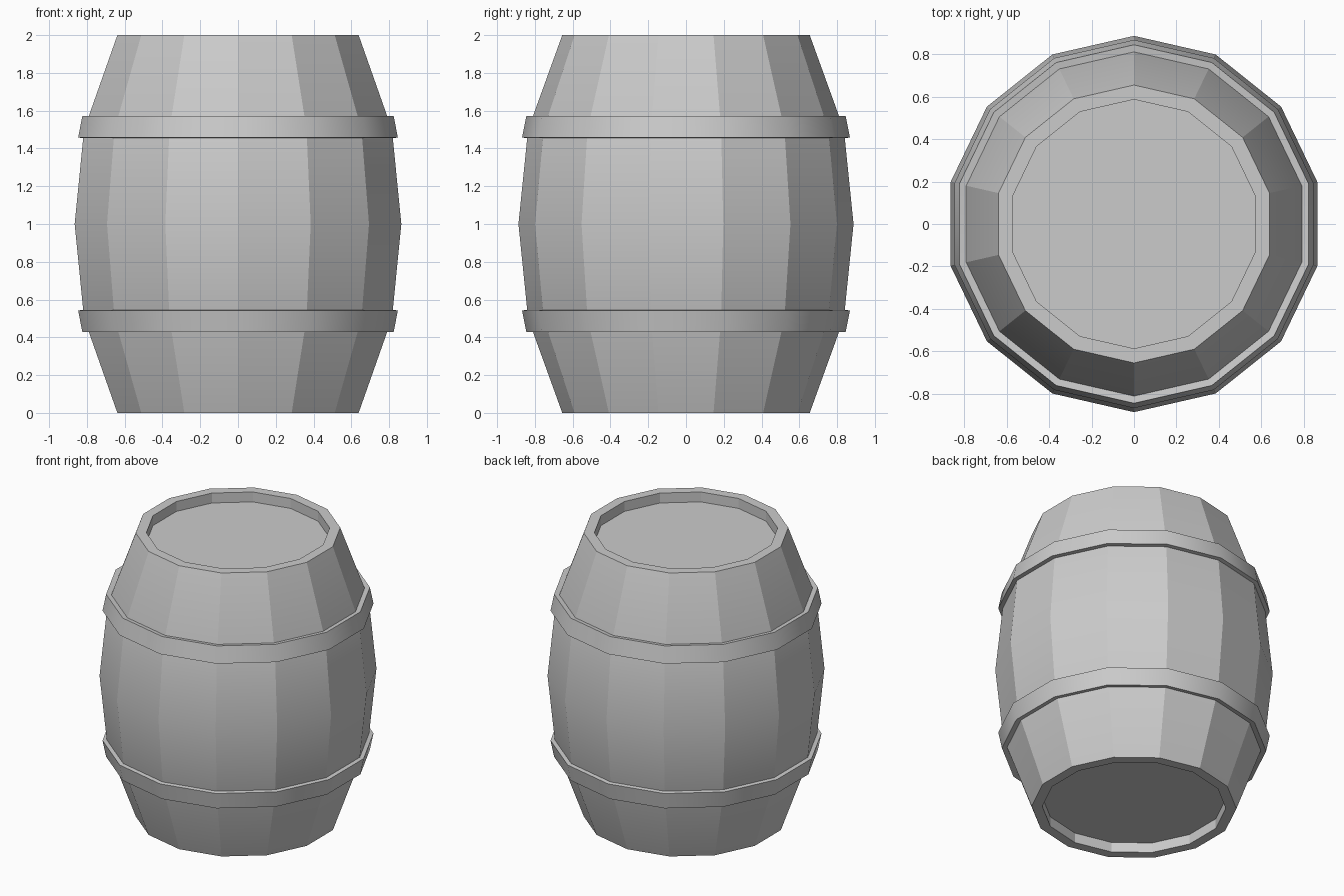
import bpy, bmesh
from math import sin, cos, pi

if "Cube" in bpy.data.objects:
    bpy.data.objects.remove(bpy.data.objects["Cube"])

SIDES = 14


def lathe(name, profile, closed=False, sharp_staves=False):
    """Spin an (r, z) profile around z with a vertex on the y axis."""
    bm = bmesh.new()
    rings = []
    for r, z in profile:
        rings.append([bm.verts.new((r * sin(2 * pi * i / SIDES),
                                    r * cos(2 * pi * i / SIDES), z))
                      for i in range(SIDES)])
    pairs = list(zip(rings, rings[1:]))
    if closed:
        pairs.append((rings[-1], rings[0]))
    for a, b in pairs:
        for i in range(SIDES):
            j = (i + 1) % SIDES
            bm.faces.new((a[i], a[j], b[j], b[i]))
    if not closed:
        bm.faces.new(rings[0])
        bm.faces.new(rings[-1])
    bmesh.ops.recalc_face_normals(bm, faces=bm.faces)
    for f in bm.faces:
        f.smooth = True
    for e in bm.edges:
        # stave seams stay sharp, as do all corners over 40 degrees
        vertical = abs(e.verts[0].co.z - e.verts[1].co.z) > 0.02
        if e.calc_face_angle() > 0.7 or (sharp_staves and vertical):
            e.smooth = False
    me = bpy.data.meshes.new(name)
    bm.to_mesh(me)
    bm.free()
    ob = bpy.data.objects.new(name, me)
    bpy.context.collection.objects.link(ob)
    return ob


# Staved body with recessed lids at both ends
half = [(0.887, 1.0), (0.836, 1.5), (0.655, 2.0), (0.587, 2.0), (0.587, 1.93)]
lower = [(r, 2 - z) for r, z in reversed(half[1:])]
lathe("barrel_body", lower + half, sharp_staves=True)

# Two tapered hoops, mirrored about the middle
hoop = [(0.81, 1.45), (0.868, 1.458), (0.845, 1.573), (0.79, 1.565)]
lathe("upper_hoop", hoop, closed=True)
lathe("lower_hoop", [(r, 2 - z) for r, z in hoop], closed=True)
